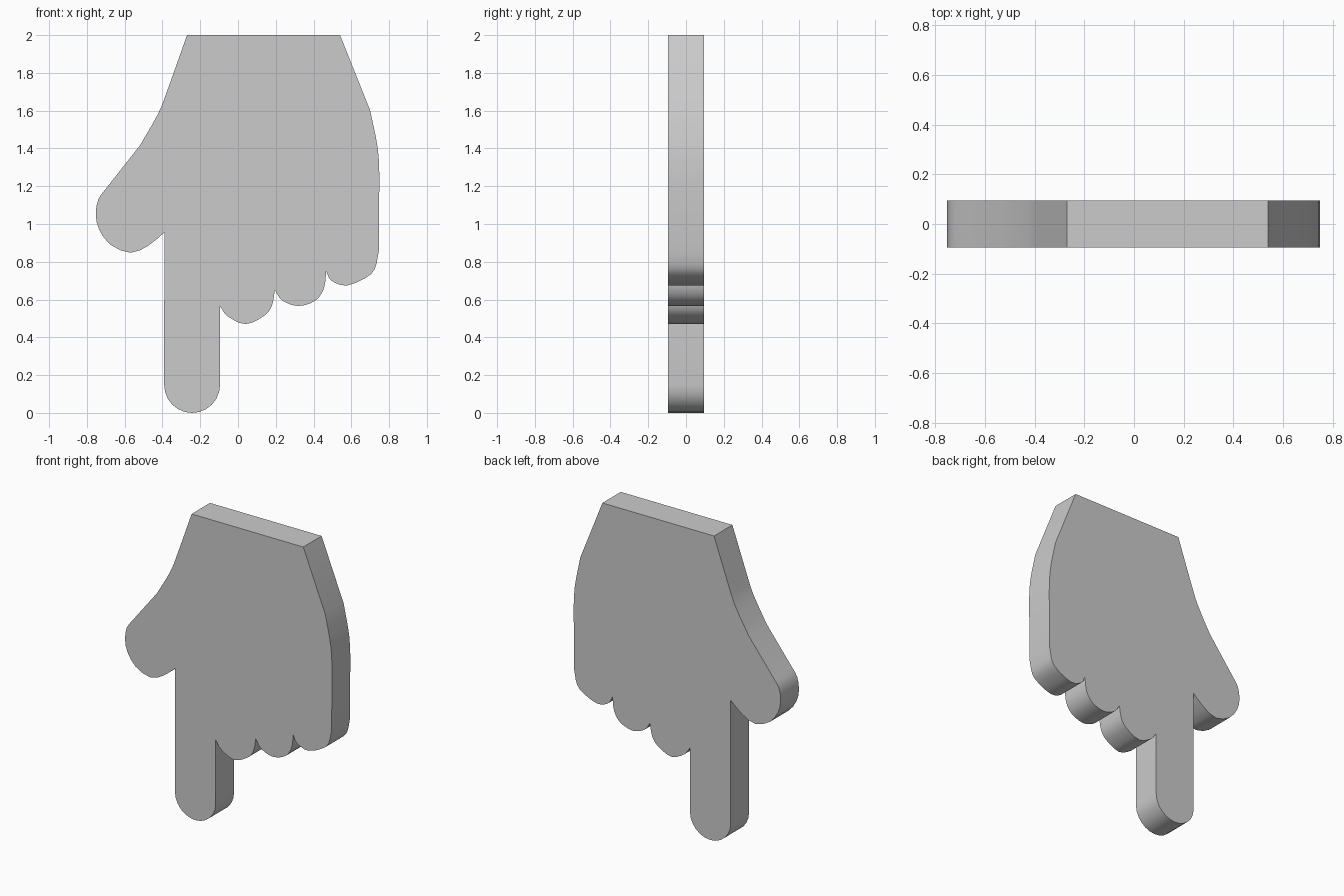
import bpy, bmesh, math
from mathutils import Vector

if "Cube" in bpy.data.objects:
    bpy.data.objects.remove(bpy.data.objects["Cube"])

HALF = 0.095  # half thickness


def spline(pts, steps=3):
    """Smooth stroke through the points (last point left for the next stroke)."""
    p = [Vector(q) for q in pts]
    p = [2 * p[0] - p[1]] + p + [2 * p[-1] - p[-2]]
    out = []
    for a, b, c, d in zip(p, p[1:], p[2:], p[3:]):
        for i in range(steps):
            t = i / steps
            out.append(0.5 * (2 * b + (c - a) * t + (2 * a - 5 * b + 4 * c - d) * t ** 2
                              + (3 * b - a - 3 * c + d) * t ** 3))
    return out


def fingertip(cx, r, n=12):
    """Round end of the pointing finger, resting on z = 0."""
    return [Vector((cx - r * math.cos(math.pi * i / n), r - r * math.sin(math.pi * i / n)))
            for i in range(n + 1)]


# Outline, counter-clockwise from the upper left wrist corner
wrist_left = spline([(-.27, 2), (-.375, 1.705), (-.425, 1.58), (-.52, 1.415)])
thumb = [Vector((-.52, 1.415))] + spline(
    [(-.705, 1.18), (-.74, 1.13), (-.753, 1.05), (-.735, .97), (-.675, .89),
     (-.57, .848), (-.475, .885), (-.39, .955)], 2)
index = [Vector((-.39, .955))] + fingertip(-.243, .148)
middle = spline([(-.095, .565), (-.055, .512), (.04, .47), (.14, .515), (.18, .57), (.195, .65)])
ring = spline([(.195, .65), (.235, .595), (.32, .566), (.41, .595), (.455, .66), (.467, .75)])
little = spline([(.467, .75), (.495, .70), (.58, .675), (.705, .735), (.743, .82)])
wrist_right = [Vector((.746, .86)), Vector((.747, 1.15))] + spline(
    [(.75, 1.22), (.74, 1.40), (.70, 1.60)]) + [Vector((.70, 1.60)), Vector((.54, 2))]

# Flat outline pushed out to a solid slab
bm = bmesh.new()
outline = wrist_left + thumb + index + middle + ring + little + wrist_right
face = bm.faces.new([bm.verts.new((p.x, -HALF, p.y)) for p in outline])
ext = bmesh.ops.extrude_face_region(bm, geom=[face], use_keep_orig=True)
moved = [g for g in ext["geom"] if isinstance(g, bmesh.types.BMVert)]
bmesh.ops.translate(bm, verts=moved, vec=(0, 2 * HALF, 0))
bmesh.ops.remove_doubles(bm, verts=bm.verts, dist=1e-4)
bmesh.ops.recalc_face_normals(bm, faces=bm.faces)

mesh = bpy.data.meshes.new("pointing_hand")
bm.to_mesh(mesh)
bm.free()
hand = bpy.data.objects.new("pointing_hand", mesh)
bpy.context.collection.objects.link(hand)
bpy.context.view_layer.objects.active = hand
hand.select_set(True)
bpy.ops.object.shade_smooth_by_angle(angle=math.radians(35))
